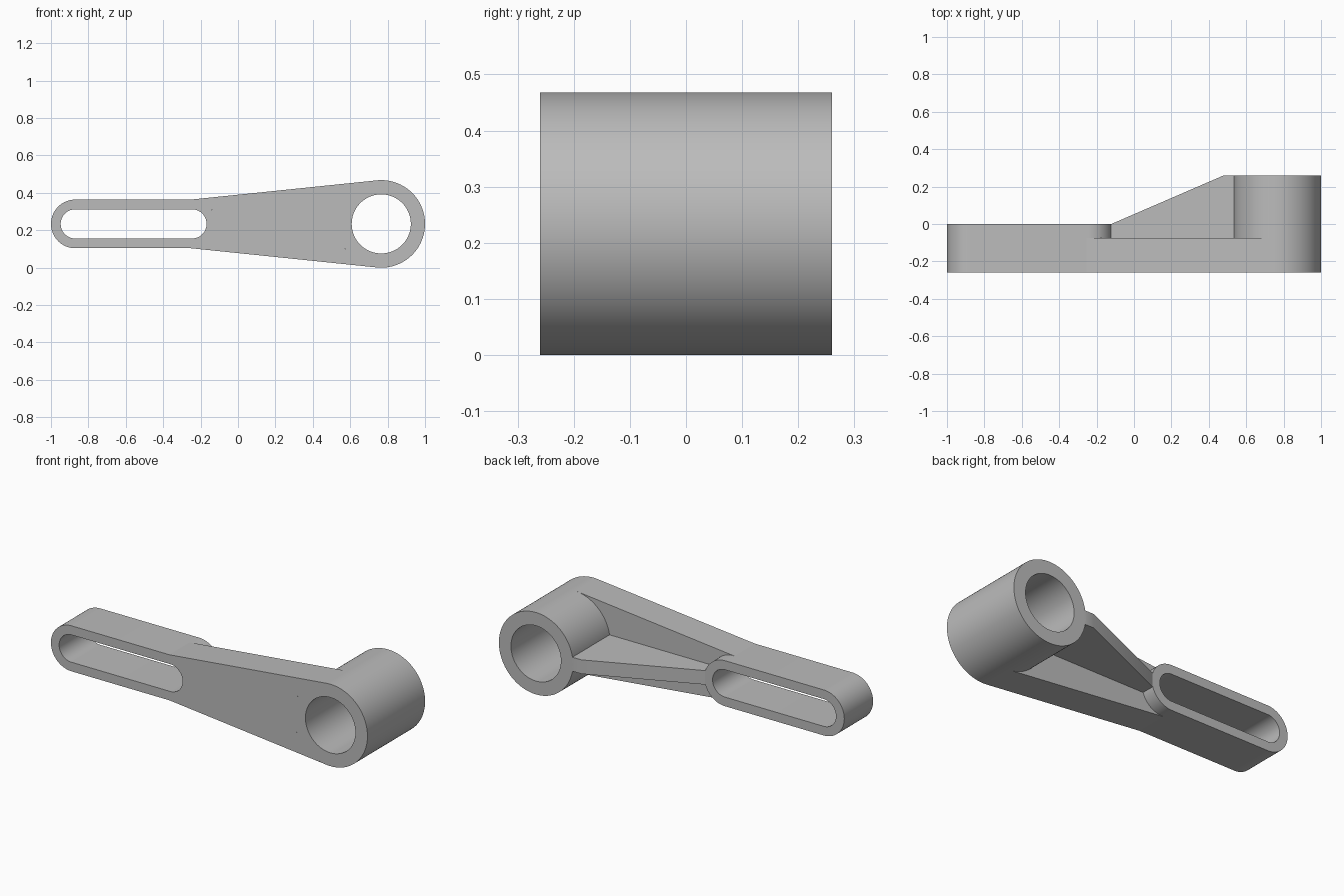
import bpy
import bmesh
from math import pi, cos, sin, asin

cube = bpy.data.objects.get("Cube")
if cube:
    bpy.data.objects.remove(cube, do_unlink=True)

# Main dimensions
AXIS_Z = 0.234
FRONT, PLATE_BACK, BOSS_BACK, RING_BACK = -0.26, -0.075, 0.0, 0.26
RING_X, RING_R, BORE_R = 0.766, 0.234, 0.158
SLOT_A, SLOT_B, BOSS_R, SLOT_R = -0.87, -0.246, 0.13, 0.078
RIB_HALF = 0.04

grey = bpy.data.materials.new("plain_grey")
grey.use_nodes = True
colour = (0.5, 0.5, 0.5, 1)
grey.diffuse_color = colour
grey.node_tree.nodes["Principled BSDF"].inputs["Base Color"].default_value = colour


def arc(cx, r, start, end, n=48):
    """Points (x, z) along an arc centred on the arm's axis."""
    steps = [start + (end - start) * i / n for i in range(n + 1)]
    return [(cx + r * cos(a), AXIS_Z + r * sin(a)) for a in steps]


def stadium(r):
    return arc(SLOT_B, r, -pi / 2, pi / 2) + arc(SLOT_A, r, pi / 2, 3 * pi / 2)


def finish(name, bm):
    bmesh.ops.recalc_face_normals(bm, faces=bm.faces)
    mesh = bpy.data.meshes.new(name)
    bm.to_mesh(mesh)
    bm.free()
    mesh.materials.append(grey)
    obj = bpy.data.objects.new(name, mesh)
    bpy.context.collection.objects.link(obj)
    bpy.ops.object.select_all(action='DESELECT')
    obj.select_set(True)
    bpy.context.view_layer.objects.active = obj
    bpy.ops.object.shade_smooth_by_angle(angle=pi / 6)
    return obj


def strip_solid(name, side_a, side_b, y0, y1, closed):
    """Solid between two matching (x, z) lines, from y0 to y1."""
    bm = bmesh.new()
    loops = [[bm.verts.new((x, y, z)) for x, z in side]
             for side, y in ((side_a, y0), (side_b, y0), (side_b, y1), (side_a, y1))]
    n = len(side_a)
    for i in range(n if closed else n - 1):
        j = (i + 1) % n
        for k in range(4):
            a, b = loops[k], loops[(k + 1) % 4]
            bm.faces.new((a[i], a[j], b[j], b[i]))
    if not closed:
        bm.faces.new([loop[0] for loop in loops])
        bm.faces.new([loop[-1] for loop in loops])
    return finish(name, bm)


# Pivot ring with its round bore
strip_solid("pivot_ring", arc(RING_X, RING_R, 0, 2 * pi, 96)[:-1],
            arc(RING_X, BORE_R, 0, 2 * pi, 96)[:-1], FRONT, RING_BACK, True)

# Long boss around the slot
strip_solid("slot_boss", stadium(BOSS_R), stadium(SLOT_R), FRONT, BOSS_BACK, True)

# Tapered plate, tangent to the boss and the ring
t = pi / 2 + asin((RING_R - BOSS_R) / (RING_X - SLOT_B))
strip_solid("arm_plate", arc(SLOT_B, BOSS_R, t, -t),
            arc(RING_X, RING_R, t, 2 * pi - t), FRONT, PLATE_BACK, False)

# Sloped stiffening rib on the back of the plate
bm = bmesh.new()
profile = [(-0.14, -0.09), (-0.14, -0.008), (0.48, RING_BACK),
           (0.545, RING_BACK), (0.545, -0.09)]
face = bm.faces.new([bm.verts.new((x, y, AXIS_Z - RIB_HALF)) for x, y in profile])
grown = bmesh.ops.extrude_face_region(bm, geom=[face])
bmesh.ops.translate(bm, vec=(0, 0, 2 * RIB_HALF),
                    verts=[v for v in grown["geom"] if isinstance(v, bmesh.types.BMVert)])
finish("stiffening_rib", bm)
